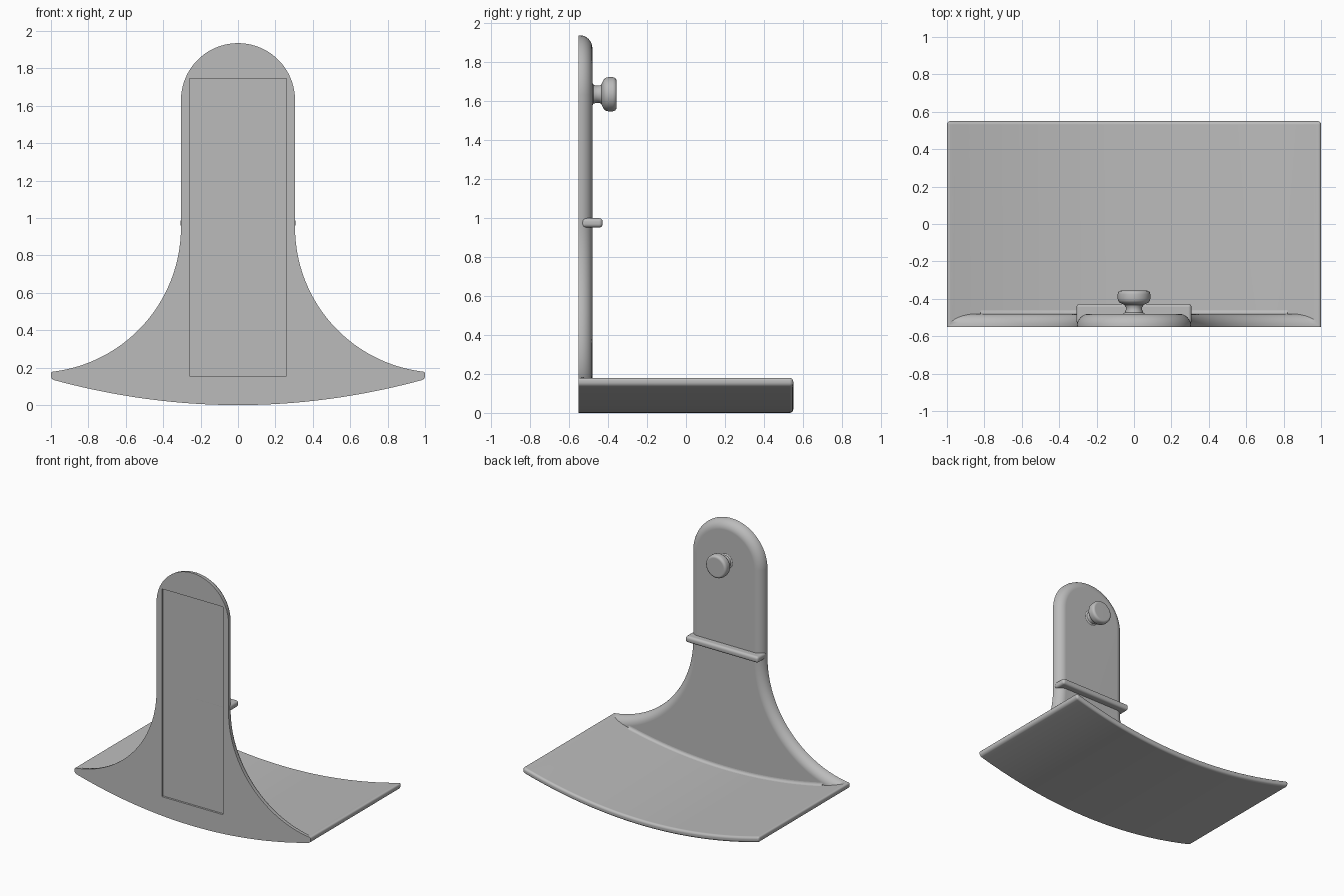
import bpy, bmesh, math

cube = bpy.data.objects.get("Cube")
if cube:
    bpy.data.objects.remove(cube, do_unlink=True)

grey = bpy.data.materials.new("plain grey")
grey.use_nodes = True
colour = (0.5, 0.5, 0.5, 1)
grey.diffuse_color = colour
grey.node_tree.nodes["Principled BSDF"].inputs["Base Color"].default_value = colour

FRONT, BACK, REAR = -0.55, -0.48, 0.55   # plate front, plate back, cradle rear
THICK = 0.045                            # cradle thickness


def floor_z(x):
    """Underside of the curved cradle."""
    return 0.138 * x * x


def make_object(name, bm):
    bmesh.ops.recalc_face_normals(bm, faces=bm.faces)
    mesh = bpy.data.meshes.new(name)
    bm.to_mesh(mesh)
    bm.free()
    obj = bpy.data.objects.new(name, mesh)
    bpy.context.collection.objects.link(obj)
    mesh.materials.append(grey)
    return obj


def activate(obj):
    bpy.ops.object.select_all(action='DESELECT')
    obj.select_set(True)
    bpy.context.view_layer.objects.active = obj


def smooth(obj):
    activate(obj)
    bpy.ops.object.shade_smooth_by_angle(angle=math.radians(32))
    mod = obj.modifiers.new("even shading", 'WEIGHTED_NORMAL')
    mod.keep_sharp = True


def loft(rings, closed_ends=True):
    """Skin a list of equal closed rings of points."""
    bm = bmesh.new()
    rows = [[bm.verts.new(p) for p in ring] for ring in rings]
    n = len(rows[0])
    for a, b in zip(rows, rows[1:]):
        for i in range(n):
            j = (i + 1) % n
            bm.faces.new((a[i], a[j], b[j], b[i]))
    if closed_ends:
        bm.faces.new(rows[0])
        bm.faces.new(rows[-1])
    return bm


def box(name, x, y, z, bevel=0):
    bm = bmesh.new()
    bmesh.ops.create_cube(bm, size=1)
    for v in bm.verts:
        v.co = [r[0] if c < 0 else r[1] for c, r in zip(v.co, (x, y, z))]
    if bevel:
        bmesh.ops.bevel(bm, geom=bm.edges[:], offset=bevel, segments=4,
                        profile=0.5, affect='EDGES')
    return make_object(name, bm)


def combine(obj, other, operation):
    mod = obj.modifiers.new(operation, 'BOOLEAN')
    mod.operation, mod.object, mod.solver = operation, other, 'EXACT'
    activate(obj)
    bpy.ops.object.modifier_apply(modifier=mod.name)
    bpy.data.objects.remove(other, do_unlink=True)


# Back plate: round top, straight neck and flared shoulders
HALF, TOP_Z = 0.305, 1.63
FLARE, FLARE_Z = 0.777, 0.95


def plate_ring(inset, y):
    half, r = HALF - inset, FLARE + inset
    cx = HALF + FLARE

    def flare(a):
        return cx - r * math.cos(a), FLARE_Z - r * math.sin(a)

    # find where the shoulder meets the cradle
    lo, hi = 0.0, math.pi / 2
    for _ in range(40):
        mid = (lo + hi) / 2
        x, z = flare(mid)
        lo, hi = (mid, hi) if z > floor_z(x) + THICK else (lo, mid)
    side = [(half * math.sin(t), TOP_Z + half * math.cos(t))
            for t in (math.pi / 2 * i / 20 for i in range(1, 21))]
    side += [flare(lo * i / 28) for i in range(29)]
    end = side[-1][0] - 0.01
    side += [(end * i / 16, floor_z(end * i / 16) + 0.02) for i in range(16, 0, -1)]
    outline = [(0, TOP_Z + half)] + side + [(0, 0.02)]
    outline += [(-x, z) for x, z in reversed(side)]
    return [(x, y, z) for x, z in outline]


ROUND = 0.065
rings = [plate_ring(0, FRONT)]
for i in range(9):
    a = math.pi / 2 * i / 8
    rings.append(plate_ring(ROUND * (1 - math.cos(a)), BACK - ROUND + ROUND * math.sin(a)))
body = make_object("back_plate_and_cradle", loft(rings))

# Cradle: curved shelf, rounded on every edge but the front
xs = [-1 + i / 24 for i in range(49)]
section = [(x, floor_z(x)) for x in xs]
section += [(x, floor_z(x) + THICK) for x in reversed(xs)]
bm = loft([[(x, y, z) for x, z in section] for y in (FRONT, REAR)])
bmesh.ops.recalc_face_normals(bm, faces=bm.faces)
edges = [e for e in bm.edges if e.calc_face_angle() > 0.8
         and not all(v.co.y < FRONT + 0.01 for v in e.verts)]
bmesh.ops.bevel(bm, geom=edges, offset=0.018, segments=4, profile=0.5, affect='EDGES')
combine(body, make_object("cradle", bm), 'UNION')

# Shallow recess for an adhesive pad on the front
recess = box("recess_cutter", (-0.26, 0.26), (FRONT - 0.1, FRONT + 0.015), (0.155, 1.745))
recess.hide_render = True
combine(body, recess, 'DIFFERENCE')
smooth(body)

# Small fillet where plate and cradle meet
R = 0.02
rings = []
for i in range(41):
    x = -0.82 + 1.64 * i / 40
    z = floor_z(x) + THICK
    ring = [(x, BACK - 0.01, z - 0.01)]
    for k in range(6):
        a = math.pi / 2 * k / 5
        ring.append((x, BACK + R - R * math.cos(a), z + R - R * math.sin(a)))
    rings.append(ring)
smooth(make_object("corner_fillet", loft(rings)))

# Cross ridge on the neck
smooth(box("cross_ridge", (-0.308, 0.308), (-0.535, -0.427), (0.95, 0.998), 0.018))

# Turned knob: (radius, y) profile spun round its axis
profile = [(0.06, -0.49), (0.058, -0.48), (0.048, -0.473), (0.044, -0.46),
           (0.044, -0.445), (0.05, -0.434), (0.066, -0.426), (0.078, -0.42),
           (0.085, -0.41), (0.0875, -0.398), (0.0875, -0.375), (0.084, -0.364),
           (0.077, -0.358), (0.068, -0.356)]
rings = [[(r * math.cos(math.tau * i / 40), y, 1.633 + r * math.sin(math.tau * i / 40))
          for i in range(40)] for r, y in profile]
smooth(make_object("hanging_knob", loft(rings)))
